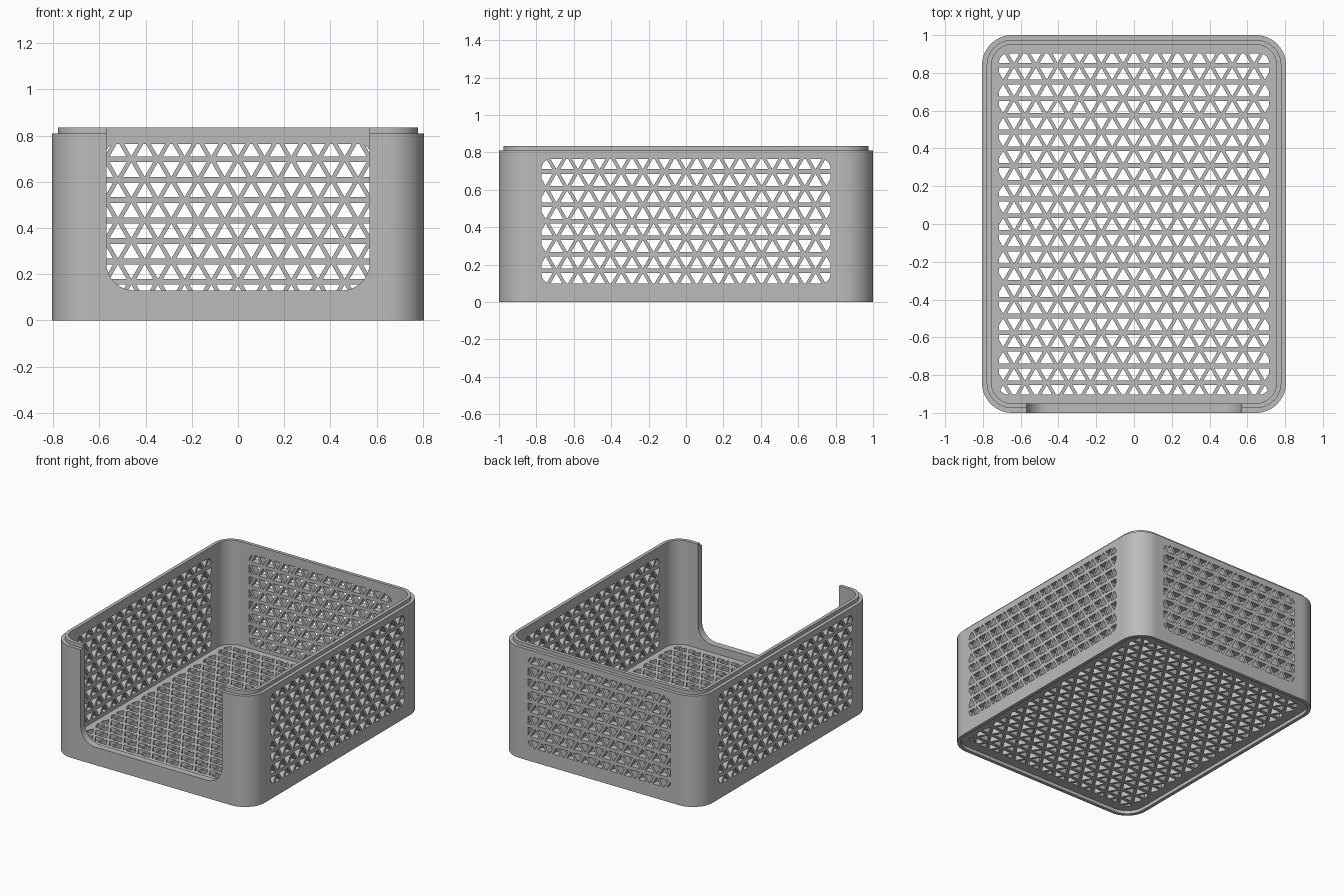
import bpy, bmesh
from math import sin, cos, pi, radians, floor
from mathutils import Matrix, Vector

cube = bpy.data.objects.get("Cube")
if cube:
    bpy.data.objects.remove(cube)

# Main sizes
HX, HY, R = 0.805, 1.0, 0.16         # outer half width, half depth, corner radius
WALL, STEP = 0.05, 0.025             # wall thickness, stacking step
RIM, TOP = 0.81, 0.835
OPEN, SILL = 0.57, 0.13              # front opening half width and sill height
PITCH, ROW, BAR, SIDE = 0.1155, 0.0885, 0.025, 0.0733   # triangle grid

grey = bpy.data.materials.new("basket_grey")
grey.use_nodes = True
colour = (0.5, 0.5, 0.5, 1)
grey.diffuse_color = colour
grey.node_tree.nodes["Principled BSDF"].inputs["Base Color"].default_value = colour


def arc(cx, cy, r, start, end, n=14):
    return [(cx + r * cos(radians(start + (end - start) * i / n)),
             cy + r * sin(radians(start + (end - start) * i / n))) for i in range(n + 1)]


def rounded_rect(hx, hy, r, cy=0.0):
    pts = []
    for k, (sx, sy) in enumerate([(1, -1), (1, 1), (-1, 1), (-1, -1)]):
        pts += arc(sx * (hx - r), cy + sy * (hy - r), r, 90 * k - 90, 90 * k)
    return pts


def clip(poly, frame):
    """Cut a polygon to the inside of a convex counter-clockwise frame."""
    for a, b in zip(frame, frame[1:] + frame[:1]):
        def side(p):
            return (b[0] - a[0]) * (p[1] - a[1]) - (b[1] - a[1]) * (p[0] - a[0])
        out = []
        for p, q in zip(poly, poly[1:] + poly[:1]):
            sp, sq = side(p), side(q)
            if sp >= 0:
                out.append(p)
            if (sp >= 0) != (sq >= 0):
                t = sp / (sp - sq)
                out.append((p[0] + t * (q[0] - p[0]), p[1] + t * (q[1] - p[1])))
        poly = out
        if len(poly) < 3:
            return []
    return poly


def area(poly):
    return abs(sum(p[0] * q[1] - q[0] * p[1]
                   for p, q in zip(poly, poly[1:] + poly[:1]))) / 2


def triangle_holes(hx, hy, cy, line_shift, phase):
    """Alternating up and down triangles, trimmed to a rounded rectangle."""
    frame = rounded_rect(hx, hy, 0.05, cy)
    holes = []
    rows, cols = int(hy / ROW) + 2, int(hx / PITCH) + 2
    for j in range(-rows, rows + 1):
        low = cy + (j + line_shift) * ROW + BAR / 2
        high = low + ROW - BAR
        offset = PITCH / 2 * ((j + phase) % 2)
        for i in range(-cols, cols + 1):
            up = i * PITCH + offset + PITCH / 2
            down = i * PITCH + offset
            for tri in ([(up - SIDE / 2, low), (up + SIDE / 2, low), (up, high)],
                        [(down, low), (down + SIDE / 2, high), (down - SIDE / 2, high)]):
                hole = clip(tri, frame)
                if hole and area(hole) > 5e-6:
                    holes.append(hole)
    return holes


def slab(name, loops, depth, matrix):
    """Extrude a flat outline with holes from 0 to depth, then place it."""
    curve = bpy.data.curves.new(name, "CURVE")
    curve.dimensions, curve.fill_mode, curve.extrude = "2D", "BOTH", depth / 2
    for loop in loops:
        spline = curve.splines.new("POLY")
        spline.points.add(len(loop) - 1)
        for point, (u, v) in zip(spline.points, loop):
            point.co = (u, v, 0, 1)
        spline.use_cyclic_u = True
    helper = bpy.data.objects.new(name + "_outline", curve)
    bpy.context.collection.objects.link(helper)
    deps = bpy.context.evaluated_depsgraph_get()
    mesh = bpy.data.meshes.new_from_object(helper.evaluated_get(deps))
    bpy.data.objects.remove(helper)
    bpy.data.curves.remove(curve)
    mesh.name = name
    mesh.transform(matrix @ Matrix.Translation((0, 0, depth / 2)))
    bm = bmesh.new()
    bm.from_mesh(mesh)
    bmesh.ops.remove_doubles(bm, verts=bm.verts, dist=1e-5)
    bmesh.ops.recalc_face_normals(bm, faces=bm.faces)
    bm.to_mesh(mesh)
    bm.free()
    mesh.materials.clear()
    mesh.materials.append(grey)
    obj = bpy.data.objects.new(name, mesh)
    bpy.context.collection.objects.link(obj)
    bpy.ops.object.select_all(action="DESELECT")
    obj.select_set(True)
    bpy.context.view_layer.objects.active = obj
    bpy.ops.object.shade_smooth_by_angle(angle=radians(30))
    return obj


def lift(z):
    return Matrix.Translation((0, 0, z))


def wall_outline(half):
    return [(-half, STEP), (half, STEP), (half, RIM), (-half, RIM)]


upright = Matrix.Rotation(pi / 2, 4, "X")
turned = Matrix.Rotation(pi / 2, 4, "Z") @ upright
flat_x, flat_y = HX - R, HY - R
mid, half_height = 0.4325, 0.3325

# Perforated back and side walls
back_holes = triangle_holes(0.575, half_height, mid, 0, 1)
slab("back_wall", [wall_outline(flat_x)] + back_holes, WALL,
     Matrix.Translation((0, HY, 0)) @ upright)
side_holes = triangle_holes(0.772, half_height, mid, 0, 1)
for name, x in (("left_wall", HX - WALL), ("right_wall", -HX)):
    slab(name, [wall_outline(flat_y)] + side_holes, WALL,
         Matrix.Translation((x, 0, 0)) @ turned)

# Front wall with its large rounded opening
cut_r = 0.12
front = [(-flat_x, STEP), (flat_x, STEP), (flat_x, RIM), (OPEN, RIM)]
front += arc(OPEN - cut_r, SILL + cut_r, cut_r, 0, -90)
front += arc(-OPEN + cut_r, SILL + cut_r, cut_r, -90, -180)
front += [(-OPEN, RIM), (-flat_x, RIM)]
slab("front_wall", [front], WALL, Matrix.Translation((0, -HY + WALL, 0)) @ upright)

# Rounded corner posts
for k, (name, sx, sy) in enumerate([("front_left_corner", 1, -1), ("back_left_corner", 1, 1),
                                    ("back_right_corner", -1, 1), ("front_right_corner", -1, -1)]):
    a, c = 90 * k - 90, (sx * flat_x, sy * flat_y)
    slab(name, [arc(*c, R, a, a + 90) + arc(*c, R - WALL, a + 90, a)], RIM - STEP, lift(STEP))

# Perforated floor
floor_holes = triangle_holes(0.715, 0.903, 0, 0.5, 0)
slab("floor", [rounded_rect(HX - WALL, HY - WALL, R - WALL)] + floor_holes, 0.05, lift(STEP))

# Thin skirt under the floor that fits over the rim below
outer = rounded_rect(HX, HY, R)
middle = rounded_rect(HX - STEP, HY - STEP, R - STEP)
inner = rounded_rect(HX - WALL, HY - WALL, R - WALL)
slab("bottom_skirt", [outer, middle], STEP, lift(0))

# Stacking lip, open at the front
lip = [(OPEN, -HY + STEP)] + middle + [(-OPEN, -HY + STEP), (-OPEN, -HY + WALL)]
lip += inner[::-1] + [(OPEN, -HY + WALL)]
slab("stacking_lip", [lip], TOP - RIM, lift(RIM))
